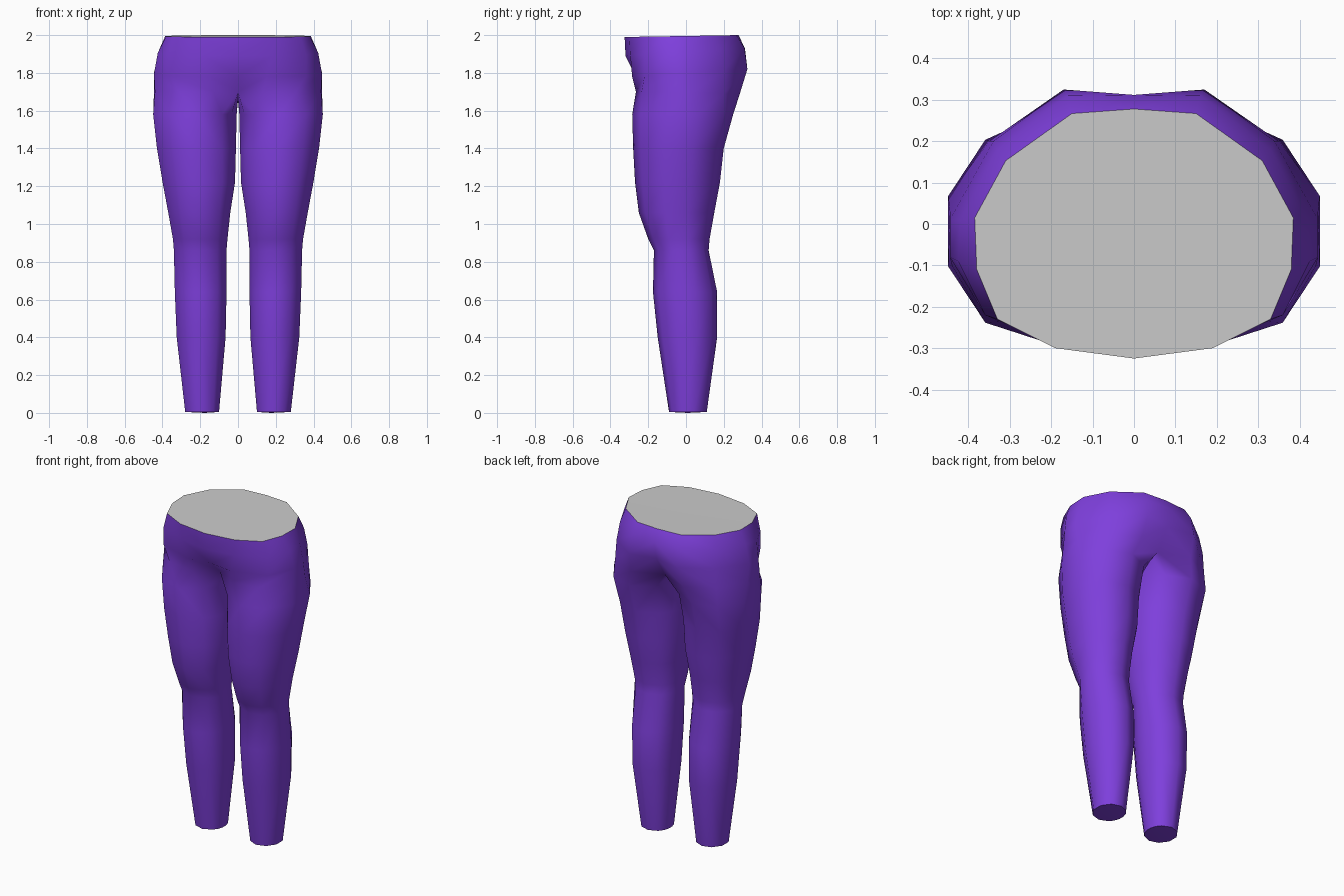
import bpy, bmesh, math

if "Cube" in bpy.data.objects:
    bpy.data.objects.remove(bpy.data.objects["Cube"])


def material(name, rgb):
    m = bpy.data.materials.new(name)
    m.diffuse_color = (*rgb, 1)
    m.use_nodes = True
    m.node_tree.nodes["Principled BSDF"].inputs["Base Color"].default_value = m.diffuse_color
    return m


PURPLE = material("purple fabric", (0.21, 0.05, 0.72))
GREY = material("light grey", (0.6, 0.6, 0.6))

# Leg cross-sections: z, inner x, outer x, front y, back y
LEG = [
    (0.005, 0.10, 0.28, -0.09, 0.11),
    (0.40, 0.065, 0.325, -0.15, 0.165),
    (0.64, 0.06, 0.335, -0.175, 0.165),
    (0.86, 0.06, 0.34, -0.17, 0.12),
    (0.92, 0.055, 0.345, -0.20, 0.125),
    (1.06, 0.04, 0.37, -0.25, 0.15),
    (1.22, 0.015, 0.40, -0.27, 0.18),
    (1.40, 0.01, 0.43, -0.28, 0.20),
    (1.58, 0.006, 0.45, -0.285, 0.25),
]
# Hip half-rings, front centre round the outside to back centre:
# front z, back z, then (x, y) points
HIPS = [
    (1.70, 1.69, [(0, -.18), (.13, -.265), (.31, -.235), (.44, -.10),
                  (.445, .03), (.35, .20), (.18, .285), (0, .21)]),
    (1.78, 1.82, [(0, -.265), (.15, -.285), (.36, -.22), (.445, -.08),
                  (.445, .01), (.34, .20), (.17, .325), (0, .29)]),
    (1.89, 1.93, [(0, -.32), (.18, -.295), (.36, -.22), (.425, -.09),
                  (.42, .01), (.33, .18), (.16, .31), (0, .312)]),
    (1.99, 2.00, [(0, -.325), (.19, -.30), (.33, -.23), (.38, -.11),
                  (.385, .015), (.31, .153), (.15, .267), (0, .278)]),
]
# Crotch seam between the legs, back to front: y, z
SEAM = [(0.14, 1.665), (0.06, 1.655), (-0.03, 1.655), (-0.11, 1.67)]

# Eight outer points per leg ring, then four on the inner thigh
ANGLES = [-40 + 260 / 7 * i for i in range(8)] + [240, 260, 280, 300]


def leg_ring(z, xi, xo, yf, yb):
    pts = []
    for a in ANGLES:
        s, c = math.sin(math.radians(a)), math.cos(math.radians(a))
        rx = (xo - xi) / 2 * (1.05 if s > 0 else 1.01)
        pts.append(((xi + xo) / 2 + rx * s, (yf + yb) / 2 - (yb - yf) / 2 * c, z))
    return pts


def hip_ring(zf, zb, xy):
    y0, y1 = xy[0][1], xy[-1][1]
    return [(x, y, zf + (zb - zf) * min(1, max(0, (y - y0) / (y1 - y0)))) for x, y in xy]


def make_object(name, bm, mat):
    me = bpy.data.meshes.new(name)
    bm.to_mesh(me)
    bm.free()
    me.materials.append(mat)
    ob = bpy.data.objects.new(name, me)
    bpy.context.collection.objects.link(ob)
    bpy.ops.object.select_all(action='DESELECT')
    ob.select_set(True)
    bpy.context.view_layer.objects.active = ob
    return ob


# Leggings: one leg and half of the hips, then mirrored
rings = [leg_ring(*r) for r in LEG]
hips = [hip_ring(*h) for h in HIPS]
rings.append(hips[0] + [(0, y, z) for y, z in SEAM])
rings += hips[1:]

bm = bmesh.new()
vs = [[bm.verts.new(p) for p in r] for r in rings]
for lo, hi in zip(vs, vs[1:]):
    closed = len(hi) == 12
    for i in range(12 if closed else 7):
        j = (i + 1) % 12
        bm.faces.new((lo[i], lo[j], hi[j], hi[i]))

# Ankle end, slightly domed
n = len(vs[0])
cx = sum(v.co.x for v in vs[0]) / n
cy = sum(v.co.y for v in vs[0]) / n
tip = bm.verts.new((cx, cy, 0))
for i in range(n):
    bm.faces.new((vs[0][(i + 1) % n], vs[0][i], tip))

leggings = make_object("leggings", bm, PURPLE)
mod = leggings.modifiers.new("mirror", 'MIRROR')
mod.use_clip = True
mod.merge_threshold = 0.001
bpy.ops.object.modifier_apply(modifier=mod.name)
bpy.ops.object.shade_smooth_by_angle(angle=math.radians(65))

# Waist cap: fan across the top opening
top = hips[-1]
loop = top + [(-x, y, z) for x, y, z in reversed(top[1:-1])]
bm = bmesh.new()
rim = [bm.verts.new(p) for p in loop]
mid = bm.verts.new((0, -0.03, 1.994))
for i, v in enumerate(rim):
    bm.faces.new((v, rim[(i + 1) % len(rim)], mid))
make_object("waist_cap", bm, GREY)
bpy.ops.object.shade_smooth_by_angle(angle=math.radians(30))
